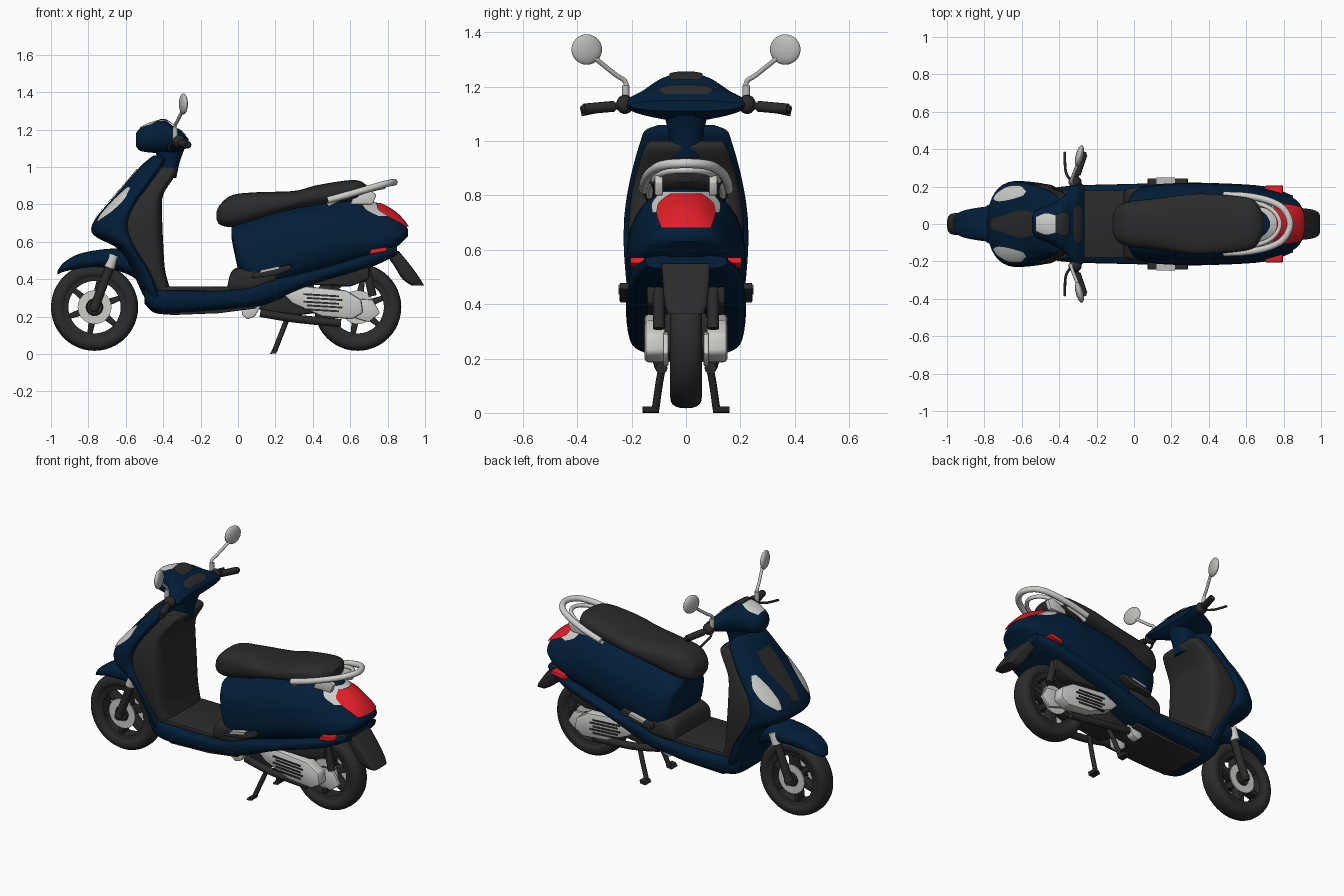
import bpy, bmesh, math
from mathutils import Vector, Matrix
from mathutils.bvhtree import BVHTree

if "Cube" in bpy.data.objects:
    bpy.data.objects.remove(bpy.data.objects["Cube"])


def material(name, rgb):
    m = bpy.data.materials.new(name)
    m.diffuse_color = (*rgb, 1)
    m.use_nodes = True
    m.node_tree.nodes["Principled BSDF"].inputs["Base Color"].default_value = m.diffuse_color
    return m


NAVY = material("navy paint", (0.0005, 0.013, 0.040))
BLACK = material("black plastic", (0.024, 0.024, 0.024))
SILVER = material("silver metal", (0.61, 0.61, 0.59))
GREY = material("mirror grey", (0.50, 0.50, 0.49))
RED = material("red lens", (0.76, 0.013, 0.022))
TREES = {}


def finish(name, bm, mat, angle=40, normals=True):
    if normals:
        bmesh.ops.recalc_face_normals(bm, faces=bm.faces)
    TREES[name] = BVHTree.FromBMesh(bm)
    me = bpy.data.meshes.new(name)
    bm.to_mesh(me)
    bm.free()
    me.materials.append(mat)
    me.shade_smooth()
    me.set_sharp_from_angle(angle=math.radians(angle))
    ob = bpy.data.objects.new(name, me)
    bpy.context.collection.objects.link(ob)
    return ob


def smooth(pts, n):
    """Catmull-Rom through tuples, n steps per span."""
    P = [pts[0]] + list(pts) + [pts[-1]]
    out = []
    for i in range(1, len(P) - 2):
        for k in range(n):
            t = k / n
            out.append(tuple(0.5 * (2 * b + (c - a) * t + (2 * a - 5 * b + 4 * c - d) * t * t
                                    + (3 * b - a - 3 * c + d) * t ** 3)
                             for a, b, c, d in zip(*P[i - 1:i + 3])))
    return out + [tuple(pts[-1])]


def skin(bm, rings, caps=True):
    vs = [[bm.verts.new(p) for p in r] for r in rings]
    n = len(vs[0])
    for a, b in zip(vs, vs[1:]):
        for i in range(n):
            bm.faces.new((a[i], a[(i + 1) % n], b[(i + 1) % n], b[i]))
    if caps:
        bm.faces.new(vs[0])
        bm.faces.new(vs[-1])


def loft(name, secs, mat, axis='x', e=2.6, peak=0.5, taper=0.0, n=36, sub=5):
    """secs: (position, low, high, half width[, taper]) superellipse rings along x or z."""
    rings = []
    for t, lo, hi, hw, *tp in smooth(secs, sub):
        mid, ring = lo + peak * (hi - lo), []
        for i in range(n):
            a = 2 * math.pi * (i + 0.5) / n
            c, s = math.cos(a), math.sin(a)
            y = max(hw, .003) * math.copysign(abs(c) ** (2 / e), c)
            v = math.copysign(abs(s) ** (2 / e), s)
            y *= 1 - (tp[0] if tp else taper) * v
            w = mid + v * ((hi - mid) if v > 0 else (mid - lo))
            ring.append((t, y, w) if axis == 'x' else (w, y, t))
        rings.append(ring)
    bm = bmesh.new()
    skin(bm, rings)
    return finish(name, bm, mat)


def tube(name, pts, r, mat, sub=6, n=12):
    P = [Vector(p) for p in (smooth(pts, sub) if len(pts) > 2 else pts)]
    rings, q, prev = [], None, None
    for i, p in enumerate(P):
        t = (P[min(i + 1, len(P) - 1)] - P[max(i - 1, 0)]).normalized()
        q = t.to_track_quat('Z', 'Y') if q is None else prev.rotation_difference(t) @ q
        prev = t
        rings.append([p + q @ Vector((r * math.cos(2 * math.pi * k / n), r * math.sin(2 * math.pi * k / n), 0))
                      for k in range(n)])
    bm = bmesh.new()
    skin(bm, rings)
    return finish(name, bm, mat)


def prism(name, pts, y0, y1, mat, bevel=0.0):
    bm = bmesh.new()
    skin(bm, [[(x, y, z) for x, z in pts] for y in (y0, y1)])
    if bevel:
        bmesh.ops.bevel(bm, geom=bm.edges[:], offset=bevel, segments=2, affect='EDGES', profile=0.5)
    return finish(name, bm, mat)


def revolve(name, prof, c, mat, n=48):
    """Closed (radius, y) profile spun about the axle."""
    bm = bmesh.new()
    rings = [[(c[0] + r * math.cos(2 * math.pi * k / n), c[1] + y, c[2] + r * math.sin(2 * math.pi * k / n))
              for r, y in prof] for k in range(n + 1)]
    skin(bm, rings, caps=False)
    bmesh.ops.remove_doubles(bm, verts=bm.verts, dist=1e-5)
    return finish(name, bm, mat)


def ball(name, loc, scale, mat, rot=0.0):
    bm = bmesh.new()
    bmesh.ops.create_uvsphere(bm, u_segments=28, v_segments=16, radius=1, matrix=Matrix.Translation(loc)
                              @ Matrix.Rotation(rot, 4, 'Z') @ Matrix.Diagonal((*scale, 1)))
    return finish(name, bm, mat)


def decal(name, target, view, rows, mat, lift=0.005, cols=12):
    """Thin plate draped on a part; rows are (position, y from, y to)."""
    d = Vector({'front': (1, 0, 0), 'rear': (-1, 0, 0), 'top': (0, 0, -1)}[view])
    bm, grid = bmesh.new(), []
    for t, a, b in smooth(rows, 5):
        line = []
        for k in range(cols + 1):
            y = a + (b - a) * k / cols
            o = (Vector((t, y, 0)) if view == 'top' else Vector((0, y, t))) - d * 3
            hit, nor = TREES[target].ray_cast(o, d)[:2]
            if hit is None:
                hit, nor = TREES[target].find_nearest(o + d * 2.2)[:2]
            line.append(bm.verts.new(hit + nor * lift))
        grid.append(line)
    for p, q in zip(grid, grid[1:]):
        for i in range(cols):
            bm.faces.new((p[i], p[i + 1], q[i + 1], q[i]))
    for f in bm.faces:
        f.normal_update()
    if sum((f.normal.dot(d) for f in bm.faces)) > 0:
        bmesh.ops.reverse_faces(bm, faces=bm.faces)
    return finish(name, bm, mat, normals=False)


# Wheels: tyre, rim, spokes, hub, brake discs
for tag, cx in (("front", -0.767), ("rear", 0.64)):
    c = (cx, 0, 0.25)
    tyre = []
    for i in range(20):
        a = 2 * math.pi * i / 20
        f = lambda v: math.copysign(abs(v) ** 0.8, v)
        tyre.append((0.193 + 0.04 * f(math.cos(a)), 0.058 * f(math.sin(a))))
    revolve(tag + "_tyre", tyre, c, BLACK)
    revolve(tag + "_rim", [(0.14, -.042), (0.168, -.048), (0.168, .048), (0.14, .042)], c, BLACK)
    revolve(tag + "_hub", [(0.004, -.065), (0.04, -.065), (0.045, -.03), (0.045, .03), (0.04, .065), (0.004, .065)],
            c, BLACK, 24)
    for k in range(6):
        a = math.radians(60 * k + 20)
        u, w = Vector((math.cos(a), math.sin(a))), Vector((-math.sin(a), math.cos(a)))
        o = Vector((cx, 0.25))
        prism(tag + "_spoke", [o + u * r + w * h for r, h in ((.03, -.022), (.15, -.013), (.15, .013), (.03, .022))],
              -0.03, 0.03, BLACK, 0.004)
    for s in (1, -1):
        revolve(tag + "_brake_disc", [(0.045, s * .046), (0.09, s * .046), (0.09, s * .053), (0.045, s * .053)],
                c, SILVER)

# Front fender
loft("front_fender", [(-.965, .425, .445, .03), (-.93, .44, .49, .065), (-.85, .455, .535, .085),
                      (-.72, .46, .56, .1), (-.6, .43, .56, .1), (-.53, .39, .52, .085)], NAVY)

# Leg shield with black inner lining
loft("leg_shield", [(.24, -.46, -.40, .15), (.32, -.51, -.41, .2), (.45, -.57, -.46, .217), (.56, -.64, -.53, .227),
                    (.62, -.75, -.55, .23), (.66, -.785, -.56, .23), (.72, -.765, -.56, .228), (.8, -.7, -.53, .218),
                    (.9, -.61, -.46, .197), (1.0, -.525, -.40, .168), (1.04, -.48, -.39, .15),
                    (1.06, -.455, -.4, .1)], NAVY, 'z', e=2.3, peak=0.72)
loft("inner_lining", [(.34, -.45, -.36, .18), (.45, -.52, -.39, .2), (.6, -.60, -.40, .213), (.72, -.62, -.405, .212),
                      (.85, -.54, -.40, .192), (.97, -.44, -.325, .155), (1.0, -.42, -.34, .135)], BLACK, 'z', e=4.5)
decal("front_grille_panel", "leg_shield", 'front',
      [(.72, -.025, .025), (.8, -.045, .045), (.9, -.072, .072), (.985, -.06, .06)], BLACK)
for s in (1, -1):
    decal("front_indicator", "leg_shield", 'front',
          [(.71, s * .13, s * .155), (.76, s * .12, s * .198), (.83, s * .13, s * .2), (.89, s * .15, s * .172)],
          SILVER)

# Floor and lower side strips
loft("floor_body", [(-.5, .27, .40, .17), (-.44, .218, .37, .19), (-.3, .215, .345, .205), (0, .24, .355, .213),
                    (.15, .265, .40, .218), (.4, .37, .45, .218), (.7, .46, .54, .2), (.85, .53, .58, .15)],
     NAVY, e=3.5, taper=-0.04)
prism("floor_mat", [(-.40, .34), (-.38, .362), (-.02, .36), (-.02, .335)], -.18, .18, BLACK, 0.004)
prism("under_tray", [(-.43, .24), (-.36, .208), (-.1, .218), (.1, .244), (.1, .27)], -.15, .15, BLACK, 0.004)

# Rear body (narrowing upward at the tail), tail lamp and seat
loft("rear_body", [(-.035, .62, .68, .11, .05), (-.015, .52, .69, .155, .08), (.02, .38, .71, .185, .08),
                   (.08, .31, .73, .205, .08), (.2, .33, .775, .216, .08), (.4, .40, .81, .218, .08),
                   (.6, .46, .832, .202, .14), (.72, .5, .812, .172, .3), (.82, .55, .765, .14, .38),
                   (.88, .6, .71, .11, .3), (.91, .63, .665, .06, .1)], NAVY, e=2.4)
decal("tail_lamp_trim", "rear_body", 'rear', [(.735, -.12, .12), (.77, -.122, .122), (.81, -.09, .09)], SILVER, .005)
decal("tail_lamp", "rear_body", 'rear', [(.675, -.085, .085), (.72, -.1, .1), (.765, -.094, .094),
                                        (.797, -.055, .055)], RED, .011)
loft("seat", [(-.115, .72, .76, .03), (-.095, .69, .8, .085), (-.03, .68, .85, .12), (.1, .71, .865, .135),
              (.3, .77, .872, .16), (.42, .79, .902, .16), (.58, .81, .928, .145), (.65, .82, .926, .12),
              (.69, .85, .90, .05)], BLACK, e=2.7)
loft("front_skirt", [(-.055, .33, .37, .165), (-.04, .32, .43, .185), (-.01, .32, .46, .193), (.06, .32, .475, .203),
                     (.12, .34, .475, .208), (.2, .38, .46, .2)], BLACK, e=4)

# Grab rail
for nm, dx, dz, r in (("grab_rail", 0, 0, .018), ("inner_grab_rail", -.055, -.025, .012)):
    side = [(.48, .155, .822), (.6, .15, .855), (.72, .125, .89), (.80, .08, .912)]
    pts = side + [(.835, 0, .918)] + [(x, -y, z) for x, y, z in reversed(side)]
    tube(nm, [(x + dx * (x > .5), y * (1 if not dx else .87), z + dz) for x, y, z in pts], r, SILVER)

# Steering head
loft("steering_neck", [(.94, -.43, -.33, .06), (1.03, -.435, -.31, .065), (1.11, -.44, -.28, .085)], NAVY, 'z')
loft("handlebar_cowl", [(-.545, 1.11, 1.18, .045), (-.52, 1.085, 1.21, .075), (-.45, 1.075, 1.24, .105),
                        (-.39, 1.07, 1.248, .14), (-.34, 1.075, 1.213, .19), (-.30, 1.085, 1.188, .225),
                        (-.265, 1.11, 1.15, .205)], NAVY, e=2.2)
decal("headlight", "handlebar_cowl", 'top', [(-.522, -.035, .035), (-.47, -.055, .055), (-.42, -.045, .045)], SILVER)
decal("top_visor", "handlebar_cowl", 'top', [(-.418, -.045, .045), (-.385, -.06, .06), (-.35, -.055, .055)],
      BLACK, .008)
decal("dashboard", "handlebar_cowl", 'top', [(-.325, -.07, .07), (-.303, -.1, .1), (-.283, -.08, .08)], BLACK)

for s in (1, -1):
    # Rail brackets
    prism("rail_bracket", [(.60, .8), (.62, .85), (.71, .875), (.74, .85), (.72, .8)], s * .085, s * .115,
          SILVER, 0.006)
    # Grips, levers and mirrors
    tube("handlebar", [(-.33, s * .19, 1.135), (-.265, s * .385, 1.117)], .013, BLACK)
    tube("grip", [(-.305, s * .265, 1.128), (-.268, s * .375, 1.118)], .02, BLACK)
    ball("switch_housing", (-.315, s * .225, 1.135), (.035, .032, .035), BLACK)
    tube("brake_lever", [(-.335, s * .23, 1.13), (-.365, s * .28, 1.12), (-.37, s * .385, 1.098)], .007, BLACK)
    tube("mirror_stem", [(-.335, s * .222, 1.15), (-.338, s * .222, 1.215), (-.325, s * .26, 1.245),
                         (-.295, s * .335, 1.305)], .009, GREY)
    tube("mirror_base", [(-.335, s * .222, 1.15), (-.337, s * .222, 1.205)], .014, GREY)
    ball("mirror", (-.292, s * .365, 1.337), (.02, .058, .056), GREY, s * -.25)
    # Front fork
    tube("fork_leg", [(-.775, s * .078, .23), (-.675, s * .078, .49)], .024, BLACK)
    tube("fork_cap", [(-.688, s * .085, .46), (-.662, s * .085, .53)], .028, SILVER)
    ball("front_axle_nut", (-.767, s * .085, .25), (.025, .02, .025), BLACK)
    # Engine covers with dark slats
    prism("engine_cover", [(.22, .34), (.29, .37), (.58, .34), (.66, .29), (.67, .22), (.61, .185), (.45, .2),
                           (.29, .27)], s * .075, s * .152, SILVER, 0.014)
    for k in range(5):
        x, z = .35 + .018 * (k % 2), .325 - .02 * k
        prism("cover_slat", [(x, z), (x + .19, z - .012), (x + .19, z - .022), (x, z - .01)],
              s * .14, s * .156, BLACK)
    prism("rear_axle_arm", [(.58, .3), (.72, .29), (.76, .22), (.7, .17), (.6, .2)], s * .065, s * .085, SILVER, .006)
    prism("air_box", [(.26, .36), (.28, .43), (.5, .48), (.7, .47), (.7, .40), (.6, .36), (.4, .37)],
          s * .065, s * .145, BLACK, 0.012)
    tube("rear_shock", [(.72, s * .1, .31), (.67, s * .1, .52)], .022, BLACK)
    tube("lower_pipe", [(.12, s * .09, .22), (.3, s * .1, .19), (.55, s * .09, .165)], .022, BLACK)
    prism("engine_mount", [(.02, .21), (.05, .185), (.09, .2), (.13, .27), (.03, .27)], s * .05, s * .1, SILVER, .006)
    # Stand leg and foot
    tube("stand_leg", [(.275, s * .075, .22), (.24, s * .095, .13), (.195, s * .112, .015)], .014, BLACK)
    prism("stand_foot", [(.17, 0), (.18, .018), (.21, .024), (.205, .004)], s * .1, s * .16, BLACK)
    # Passenger footpeg
    prism("footpeg", [(.07, .405), (.08, .435), (.28, .48), (.29, .455), (.2, .42)], s * .19, s * .244, BLACK, .006)
    prism("footpeg_trim", [(.12, .435), (.12, .448), (.22, .47), (.22, .457)], s * .215, s * .249, GREY)
    # Rear indicators
    prism("rear_indicator", [(.70, .532), (.71, .56), (.79, .572), (.8, .55)], s * .15, s * .205, RED, .005)

# Engine block, tail bar and mudguard
prism("engine_block", [(.08, .26), (.14, .36), (.4, .42), (.42, .22), (.2, .19)], -.08, .08, BLACK, 0.015)
prism("tail_bar", [(.72, .54), (.73, .572), (.83, .57), (.82, .54)], -.155, .155, BLACK, 0.005)
loft("rear_mudguard", [(.365, .93, .995, .065), (.40, .88, .975, .078), (.47, .835, .925, .085),
                       (.55, .78, .86, .09)], BLACK, 'z', e=5)
